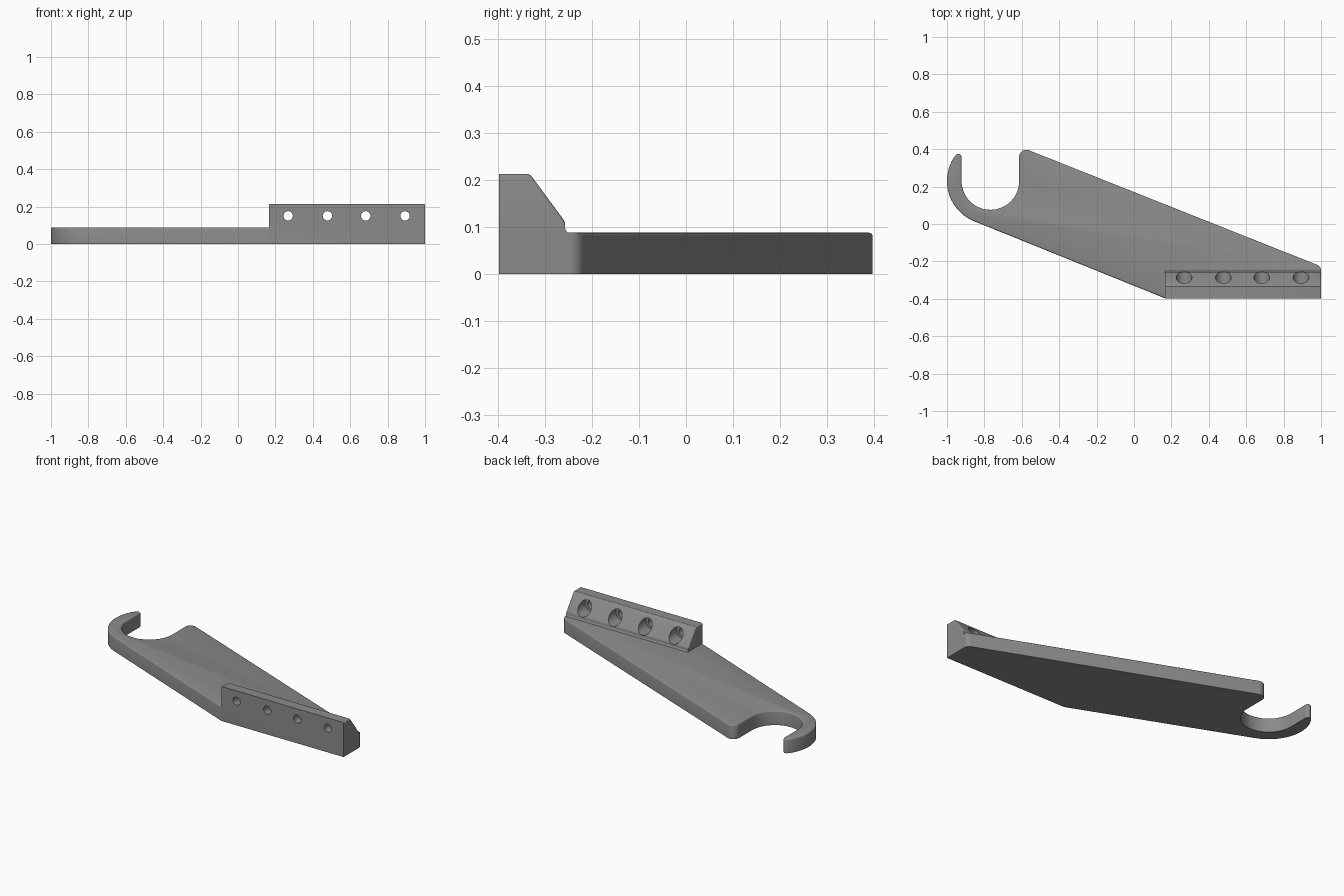
import bpy, bmesh, math
from mathutils import Vector, Matrix

if "Cube" in bpy.data.objects:
    bpy.data.objects.remove(bpy.data.objects["Cube"])

grey = bpy.data.materials.new("mid grey")
grey.diffuse_color = (0.26, 0.26, 0.26, 1)
grey.use_nodes = True
grey.node_tree.nodes["Principled BSDF"].inputs["Base Color"].default_value = grey.diffuse_color


def arc(cx, cy, r, a0, a1, n):
    """Points along an arc, angles in degrees."""
    angles = [math.radians(a0 + (a1 - a0) * i / n) for i in range(n + 1)]
    return [(cx + r * math.cos(a), cy + r * math.sin(a)) for a in angles]


def make_object(name, bm):
    bmesh.ops.recalc_face_normals(bm, faces=bm.faces)
    mesh = bpy.data.meshes.new(name)
    bm.to_mesh(mesh)
    bm.free()
    mesh.materials.append(grey)
    obj = bpy.data.objects.new(name, mesh)
    bpy.context.collection.objects.link(obj)
    return obj


def extrude_profile(points, direction):
    bm = bmesh.new()
    face = bm.faces.new([bm.verts.new(p) for p in points])
    result = bmesh.ops.extrude_face_region(bm, geom=[face])
    verts = [v for v in result["geom"] if isinstance(v, bmesh.types.BMVert)]
    bmesh.ops.translate(bm, verts=verts, vec=Vector(direction))
    bmesh.ops.recalc_face_normals(bm, faces=bm.faces)
    return bm


def round_edges(bm, keep, size):
    edges = [e for e in bm.edges if keep(*[v.co for v in e.verts])]
    bmesh.ops.bevel(bm, geom=edges, offset=size, segments=3, profile=0.5,
                    affect='EDGES', clamp_overlap=False)


def boolean(target, tool, operation):
    mod = target.modifiers.new(operation.lower(), 'BOOLEAN')
    mod.object, mod.operation, mod.solver = tool, operation, 'EXACT'
    bpy.context.view_layer.objects.active = target
    bpy.ops.object.modifier_apply(modifier=mod.name)
    bpy.data.objects.remove(tool)


# Dimensions
FRONT, LEFT, THICK = -0.397, 0.165, 0.088
HX, HY = -0.768, 0.23

# Flat arm outline with the open hook at its left end
outline = [(1, FRONT), (LEFT, FRONT)]
outline += arc(HX, HY, 0.232, 248, 148, 32)          # outer hook curve
outline += arc(-0.939, 0.358, 0.017, 145, 0, 8)      # rounded hook tip
outline += arc(HX, HY, 0.154, 180, 360, 48)          # inner hook curve
outline += arc(-0.576, 0.359, 0.038, 180, 68, 8)     # back left corner
outline += arc(0.967, -0.249, 0.033, 68, 0, 8)       # back right corner

bm = extrude_profile([(x, y, 0) for x, y in outline], (0, 0, THICK))
round_edges(bm, lambda a, b: min(a.z, b.z) > THICK - 0.001
            and max(a.y, b.y) > FRONT + 0.01
            and min(a.x, b.x) < 0.99, 0.008)
arm = make_object("hook_arm", bm)

# Raised mounting block with a sloping back and a small foot fillet
section = [(FRONT, 0), (FRONT, 0.213), (-0.335, 0.213), (-0.329, 0.209),
           (-0.259, 0.114), (-0.257, 0.108), (-0.257, 0.098),
           (-0.255, 0.092), (-0.25, 0.087), (-0.25, 0)]
bm = extrude_profile([(LEFT, y, z) for y, z in section], (1 - LEFT, 0, 0))
round_edges(bm, lambda a, b: abs(a.x - b.x) < 0.001
            and min(a.z, b.z) > 0.1, 0.006)
block = make_object("mounting_block", bm)
boolean(arm, block, 'UNION')

# Screw holes, each with a wider counterbore from the back
for x in (0.268, 0.478, 0.683, 0.893):
    for radius, y0, y1 in ((0.025, -0.5, -0.2), (0.042, -0.35, -0.2)):
        bm = bmesh.new()
        place = Matrix.Translation((x, (y0 + y1) / 2, 0.15)) @ Matrix.Rotation(math.pi / 2, 4, 'X')
        bmesh.ops.create_cone(bm, cap_ends=True, segments=32, radius1=radius,
                              radius2=radius, depth=y1 - y0, matrix=place)
        boolean(arm, make_object("hole_cutter", bm), 'DIFFERENCE')

# Smooth curves, sharp corners
arm.name = "hook_bracket"
bpy.context.view_layer.objects.active = arm
arm.select_set(True)
bpy.ops.object.shade_smooth_by_angle(angle=math.radians(32))
